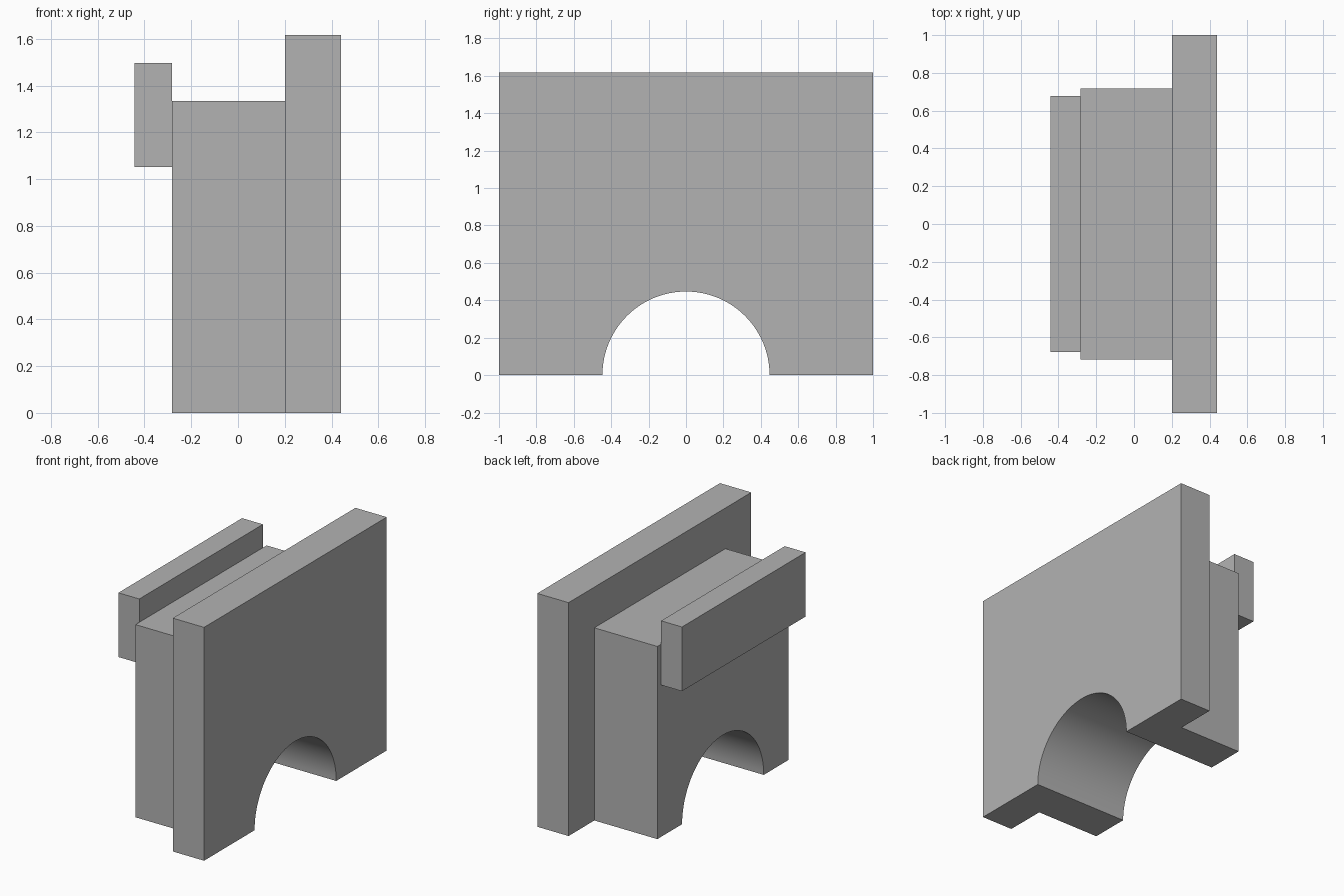
import bpy
import bmesh
from math import cos, sin, pi, radians

cube = bpy.data.objects.get("Cube")
if cube:
    bpy.data.objects.remove(cube, do_unlink=True)

# Single plain grey
grey = bpy.data.materials.new("grey")
grey.use_nodes = True
colour = (0.45, 0.45, 0.45, 1)
grey.diffuse_color = colour
grey.node_tree.nodes["Principled BSDF"].inputs["Base Color"].default_value = colour

ARCH_RADIUS = 0.447
ARCH_STEPS = 48


def slab(name, x0, x1, half_width, z0, z1, arch=False):
    """Extrude a y-z outline from x0 to x1, with an optional arch in its base."""
    outline = [(half_width, z0), (half_width, z1), (-half_width, z1), (-half_width, z0)]
    if arch:
        angles = [pi * (1 - i / ARCH_STEPS) for i in range(ARCH_STEPS + 1)]
        outline += [(ARCH_RADIUS * cos(a), z0 + ARCH_RADIUS * sin(a)) for a in angles]
    bm = bmesh.new()
    face = bm.faces.new([bm.verts.new((x0, y, z)) for y, z in outline])
    extruded = bmesh.ops.extrude_face_region(bm, geom=[face], use_keep_orig=True)
    moved = [v for v in extruded["geom"] if isinstance(v, bmesh.types.BMVert)]
    bmesh.ops.translate(bm, verts=moved, vec=(x1 - x0, 0, 0))
    bmesh.ops.recalc_face_normals(bm, faces=bm.faces)
    mesh = bpy.data.meshes.new(name)
    bm.to_mesh(mesh)
    bm.free()
    mesh.materials.append(grey)
    obj = bpy.data.objects.new(name, mesh)
    bpy.context.collection.objects.link(obj)
    return obj


parts = [
    # Tall wide plate and thick core, both pierced by the same arch
    slab("face_plate", 0.2, 0.44, 1.0, 0, 1.617, arch=True),
    slab("core_block", -0.283, 0.2, 0.718, 0, 1.335, arch=True),
    # Raised bar fixed to the far side of the core
    slab("side_bar", -0.443, -0.283, 0.677, 1.052, 1.497),
]

# Smooth arch, crisp corners
bpy.ops.object.select_all(action="DESELECT")
for part in parts:
    part.select_set(True)
bpy.context.view_layer.objects.active = parts[0]
bpy.ops.object.shade_smooth_by_angle(angle=radians(30))
